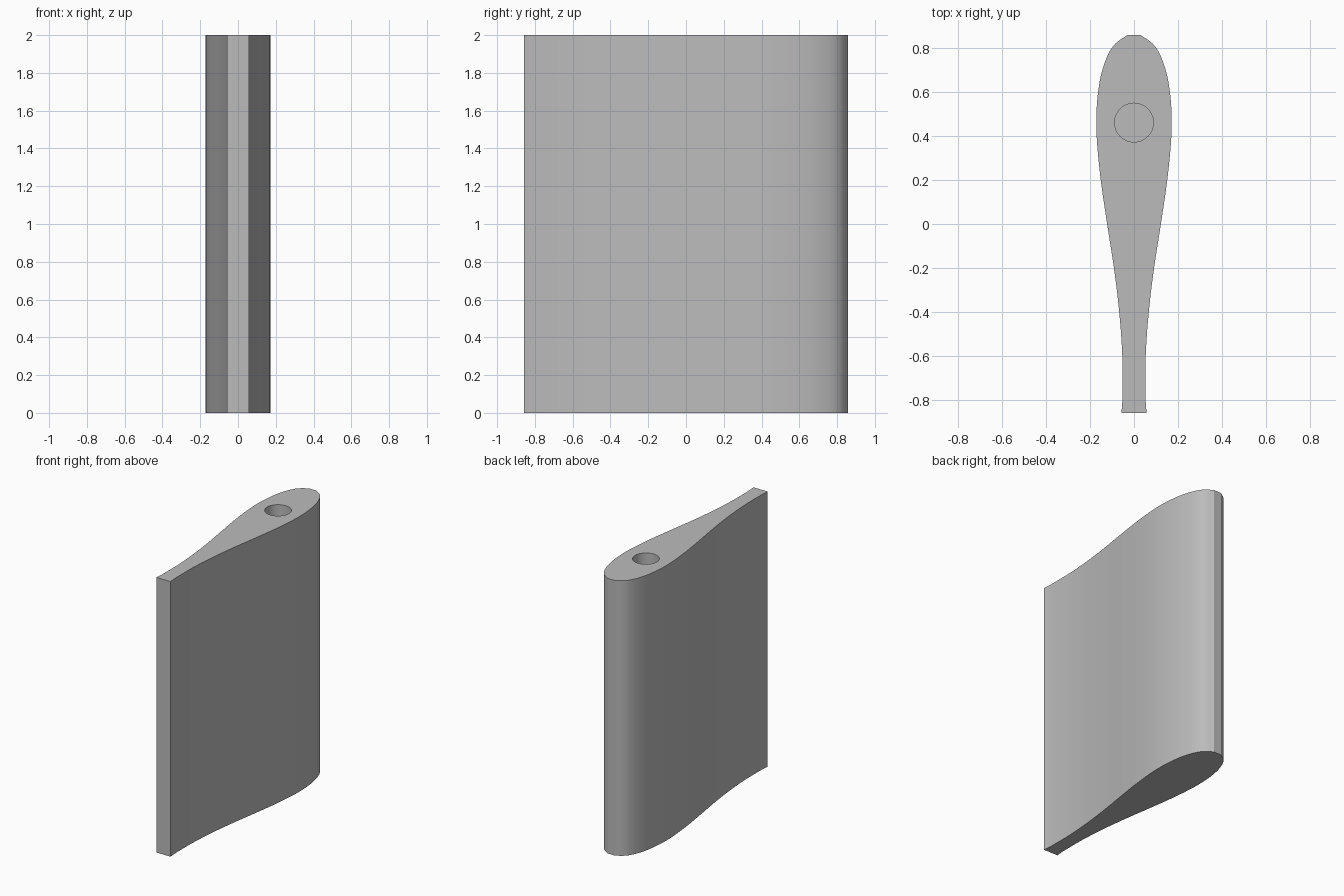
import bpy
import bmesh
import math
from mathutils import Vector

if "Cube" in bpy.data.objects:
    bpy.data.objects.remove(bpy.data.objects["Cube"])

HEIGHT = 2.0
HOLE_DEPTH = 1.0

grey = bpy.data.materials.new("plain grey")
grey.use_nodes = True
colour = (0.5, 0.5, 0.5, 1)
grey.diffuse_color = colour
grey.node_tree.nodes["Principled BSDF"].inputs["Base Color"].default_value = colour


def smooth_path(points, steps=5):
    """Spline through all points."""
    pts = [Vector(p) for p in points]
    pts = [2 * pts[0] - pts[1]] + pts + [2 * pts[-1] - pts[-2]]
    path = []
    for a, b, c, d in zip(pts, pts[1:], pts[2:], pts[3:]):
        for i in range(steps):
            t = i / steps
            path.append(0.5 * (2 * b + (c - a) * t + (2 * a - 5 * b + 4 * c - d) * t ** 2
                               + (3 * b - a - 3 * c + d) * t ** 3))
    return path + [pts[-2]]


# Foil flank from the blunt trailing edge to the flat nose
flank = [(0.057, -0.857), (0.054, -0.82)] + smooth_path([
    (0.052, -0.79), (0.053, -0.6), (0.067, -0.4), (0.091, -0.2), (0.122, 0),
    (0.151, 0.2), (0.167, 0.36), (0.171, 0.46), (0.167, 0.56), (0.151, 0.67),
    (0.122, 0.76), (0.085, 0.818), (0.03, 0.857)])
outline = [(x, y) for x, y in flank] + [(-x, y) for x, y in reversed(flank)]

# Foil body
bm = bmesh.new()
base = bm.faces.new([bm.verts.new((x, y, 0)) for x, y in outline])
top = bmesh.ops.extrude_face_region(bm, geom=[base])["geom"]
bmesh.ops.translate(bm, vec=(0, 0, HEIGHT),
                    verts=[v for v in top if isinstance(v, bmesh.types.BMVert)])
bmesh.ops.recalc_face_normals(bm, faces=bm.faces)
mesh = bpy.data.meshes.new("foil_body")
bm.to_mesh(mesh)
bm.free()
foil = bpy.data.objects.new("foil_body", mesh)
bpy.context.collection.objects.link(foil)
mesh.materials.append(grey)

# Blind shaft hole in the top
bpy.ops.mesh.primitive_cylinder_add(vertices=48, radius=0.088, depth=2 * HOLE_DEPTH,
                                    location=(0, 0.46, HEIGHT))
cutter = bpy.context.object
cutter.name = "shaft_hole_cutter"
cutter.data.materials.append(grey)

hole = foil.modifiers.new("shaft_hole", "BOOLEAN")
hole.object = cutter
hole.solver = "EXACT"
bpy.ops.object.select_all(action="DESELECT")
foil.select_set(True)
bpy.context.view_layer.objects.active = foil
bpy.ops.object.modifier_apply(modifier=hole.name)
bpy.data.objects.remove(cutter)
bpy.ops.object.shade_smooth_by_angle(angle=math.radians(25))
